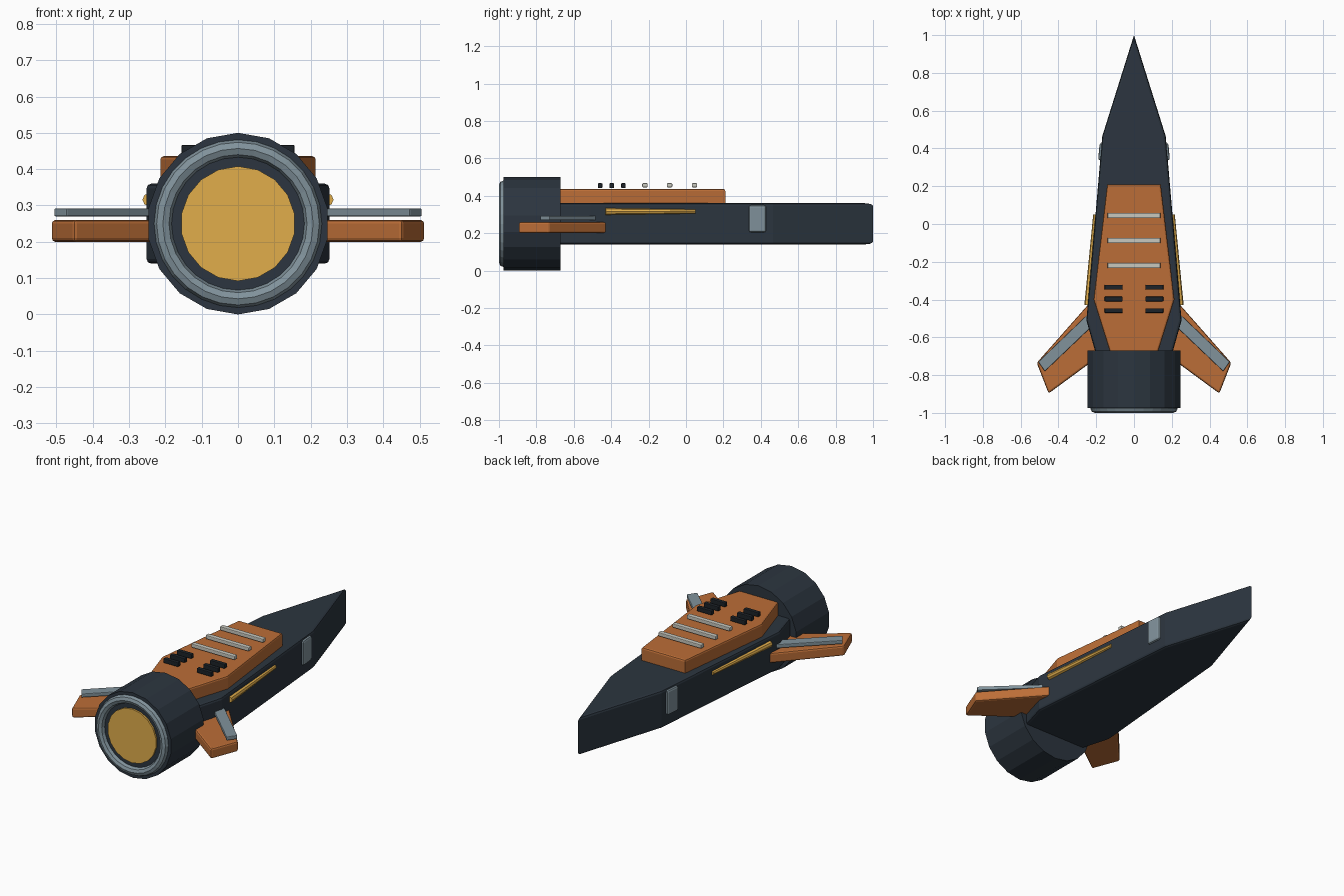
import bpy, bmesh, math
from mathutils import Vector, Matrix

if "Cube" in bpy.data.objects:
    bpy.data.objects.remove(bpy.data.objects["Cube"])


def material(name, rgb):
    m = bpy.data.materials.new(name)
    m.diffuse_color = (*rgb, 1)
    m.use_nodes = True
    m.node_tree.nodes["Principled BSDF"].inputs["Base Color"].default_value = m.diffuse_color
    return m


DARK = material("dark_metal", (0.025, 0.036, 0.05))
BLACK = material("vent_black", (0.012, 0.016, 0.021))
ORANGE = material("orange_panel", (0.50, 0.155, 0.038))
AMBER = material("amber_glow", (0.75, 0.42, 0.07))
GREY = material("steel_grey", (0.22, 0.29, 0.33))
LIGHT = material("light_trim", (0.58, 0.58, 0.52))


def finish(name, bm, mat):
    bmesh.ops.recalc_face_normals(bm, faces=bm.faces)
    me = bpy.data.meshes.new(name)
    bm.to_mesh(me)
    bm.free()
    ob = bpy.data.objects.new(name, me)
    bpy.context.collection.objects.link(ob)
    me.materials.append(mat)
    return ob


def bevel(bm, edges, width, segments=2):
    bmesh.ops.bevel(bm, geom=edges, offset=width, segments=segments,
                    profile=0.5, affect='EDGES')


def prism(name, outline, z0, z1, mat, width, all_edges=False):
    """Extrude a plan outline from z0 to z1 and soften its rims."""
    bm = bmesh.new()
    face = bm.faces.new([bm.verts.new((x, y, z0)) for x, y in outline])
    top = bmesh.ops.extrude_face_region(bm, geom=[face], use_keep_orig=True)
    for v in top["geom"]:
        if isinstance(v, bmesh.types.BMVert):
            v.co.z = z1
    bmesh.ops.recalc_face_normals(bm, faces=bm.faces)
    edges = [e for e in bm.edges
             if all_edges or abs(e.verts[0].co.z - e.verts[1].co.z) < 1e-5]
    bevel(bm, edges, width)
    return finish(name, bm, mat)


def box(name, center, size, mat, width, turn=0):
    bm = bmesh.new()
    bmesh.ops.create_cube(bm, size=1, matrix=Matrix.Diagonal((*size, 1)))
    bevel(bm, bm.edges[:], width)
    bm.transform(Matrix.Translation(center) @ Matrix.Rotation(turn, 4, 'Z'))
    return finish(name, bm, mat)


def rod(name, a, b, ra, rb, sides, mat):
    """Tapered cylinder from point a to point b."""
    a, b = Vector(a), Vector(b)
    bm = bmesh.new()
    turn = (Matrix.Rotation(math.radians(90), 4, 'X') if abs((b - a).x) < 1e-6
            else (b - a).to_track_quat('Z', 'Y').to_matrix().to_4x4())
    bmesh.ops.create_cone(bm, cap_ends=True, segments=sides, radius1=ra, radius2=rb,
                          depth=(b - a).length,
                          matrix=Matrix.Translation((a + b) / 2) @ turn)
    return finish(name, bm, mat)


def symmetric(half):
    """Close a right-hand half outline with its mirror image."""
    return half + [(-x, y) for x, y in reversed(half) if x > 0]


# Hull and raised back panel
prism("hull", symmetric([(0, 1.0), (0.168, 0.465), (0.252, -0.51), (0.17, -0.80)]),
      0.14, 0.36, DARK, 0.013)
prism("back_panel", symmetric([(0.142, 0.21), (0.214, -0.40), (0.12, -0.70)]),
      0.34, 0.436, ORANGE, 0.01)

# Engine drum, nozzle ring and glowing disc
rod("engine_drum", (0, -0.67, 0.25), (0, -0.975, 0.25), 0.25, 0.25, 18, DARK)
rod("engine_glow", (0, -0.96, 0.25), (0, -0.985, 0.25), 0.158, 0.158, 18, AMBER)
bpy.ops.mesh.primitive_torus_add(major_segments=28, minor_segments=8,
                                 major_radius=0.207, minor_radius=0.024,
                                 location=(0, -0.976, 0.25),
                                 rotation=(math.radians(90), 0, 0))
ring = bpy.context.object
ring.name = "nozzle_ring"
ring.data.materials.append(GREY)

# Light bars across the panel
for i, y in enumerate((0.045, -0.0875, -0.22)):
    box(f"panel_bar_{i}", (0, y, 0.456), (0.28, 0.028, 0.022), LIGHT, 0.004)

# Paired parts on both sides
for side, s in (("right", 1), ("left", -1)):
    wing = [(0.17, -0.35), (0.25, -0.435), (0.515, -0.735), (0.452, -0.897), (0.17, -0.69)]
    strip = [(0.21, -0.445), (0.507, -0.73), (0.472, -0.78), (0.21, -0.53)]
    prism(f"{side}_wing", [(s * x, y) for x, y in wing], 0.20, 0.26, ORANGE, 0.01, True)
    prism(f"{side}_wing_strip", [(s * x, y) for x, y in strip], 0.27, 0.292, GREY, 0.004, True)
    rod(f"{side}_side_light", (s * 0.245, -0.43, 0.316), (s * 0.205, 0.05, 0.316),
        0.018, 0.011, 8, AMBER)
    box(f"{side}_window", (s * 0.173, 0.382, 0.277), (0.026, 0.092, 0.145), GREY, 0.011,
        s * math.radians(5))
    for i, y in enumerate((-0.335, -0.397, -0.459)):
        box(f"{side}_vent_{i}", (s * 0.108, y, 0.454), (0.096, 0.024, 0.026), BLACK, 0.004)
